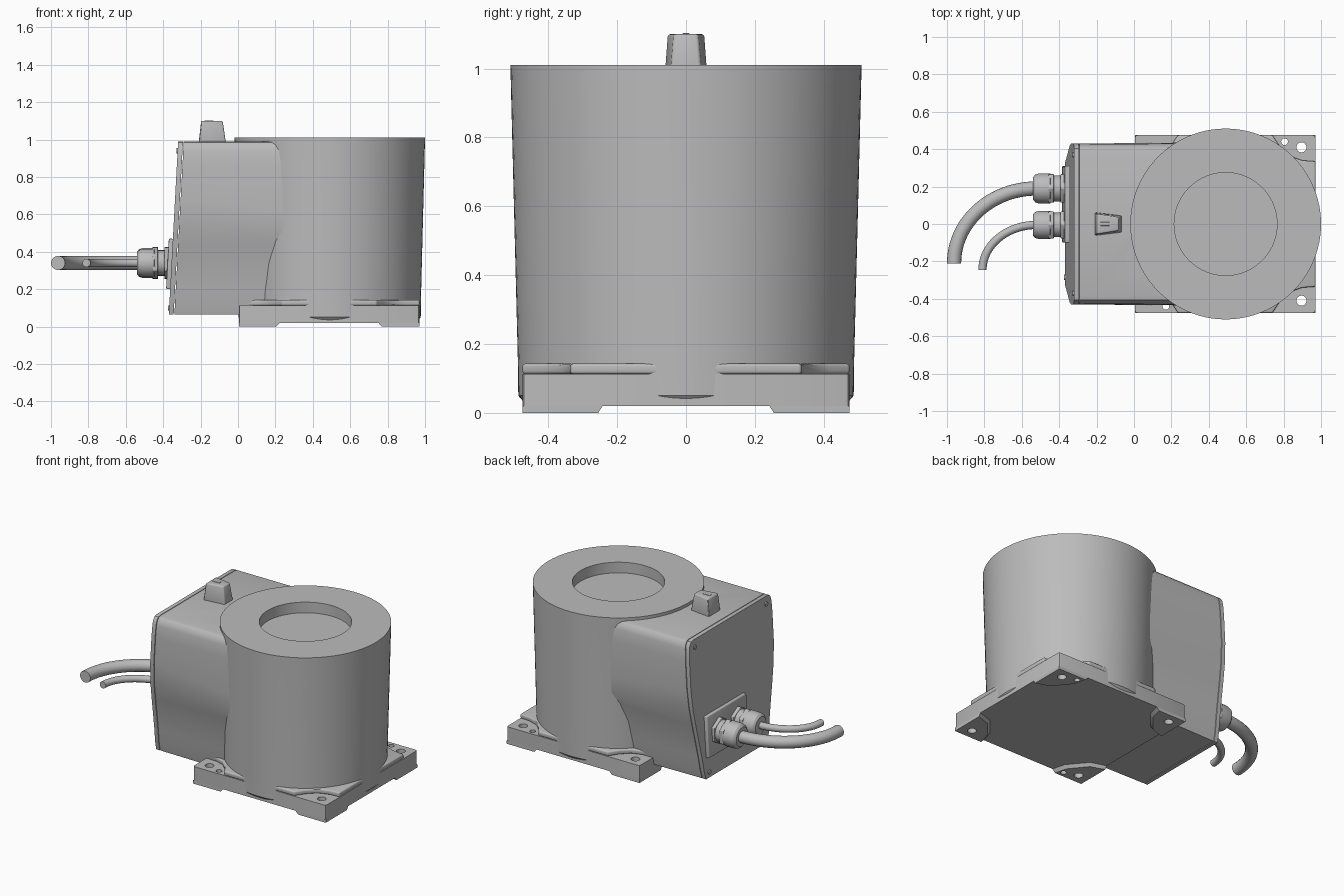
import bpy, bmesh, math
from mathutils import Matrix, Vector

old = bpy.data.objects.get("Cube")
if old:
    bpy.data.objects.remove(old, do_unlink=True)

grey = bpy.data.materials.new("painted_grey")
grey.use_nodes = True
grey.diffuse_color = (0.5, 0.5, 0.5, 1)
grey.node_tree.nodes["Principled BSDF"].inputs["Base Color"].default_value = (0.5, 0.5, 0.5, 1)


def activate(ob):
    bpy.ops.object.select_all(action='DESELECT')
    ob.select_set(True)
    bpy.context.view_layer.objects.active = ob


def finish(name, bm, bevel=0, cutters=()):
    bmesh.ops.recalc_face_normals(bm, faces=bm.faces)
    me = bpy.data.meshes.new(name)
    bm.to_mesh(me)
    bm.free()
    ob = bpy.data.objects.new(name, me)
    bpy.context.collection.objects.link(ob)
    me.materials.append(grey)
    activate(ob)
    if bevel:
        mod = ob.modifiers.new("bevel", 'BEVEL')
        mod.width, mod.segments, mod.limit_method = bevel, 3, 'ANGLE'
        bpy.ops.object.modifier_apply(modifier=mod.name)
    for cutter in cutters:
        mod = ob.modifiers.new("cut", 'BOOLEAN')
        mod.operation, mod.solver, mod.object = 'DIFFERENCE', 'EXACT', cutter
        bpy.ops.object.modifier_apply(modifier=mod.name)
    bpy.ops.object.shade_smooth_by_angle(angle=math.radians(30))
    return ob


def bridge(bm, low, high):
    """Closed solid between two matching rings of points."""
    a = [bm.verts.new(p) for p in low]
    b = [bm.verts.new(p) for p in high]
    bm.faces.new(a)
    bm.faces.new(b)
    n = len(a)
    for i in range(n):
        j = (i + 1) % n
        bm.faces.new((a[i], a[j], b[j], b[i]))


def prism(name, pts, z0, z1, **kw):
    bm = bmesh.new()
    bridge(bm, [(x, y, z0) for x, y in pts], [(x, y, z1) for x, y in pts])
    return finish(name, bm, **kw)


def lathe(name, profile, place, steps=96, **kw):
    """Spin (radius, height) points around z, then place the result."""
    bm = bmesh.new()
    vs = [bm.verts.new((r, 0, h)) for r, h in profile]
    edges = [bm.edges.new(pair) for pair in zip(vs, vs[1:])]
    bmesh.ops.spin(bm, geom=vs + edges, cent=(0, 0, 0), axis=(0, 0, 1),
                   angle=math.tau, steps=steps, use_duplicate=False)
    bmesh.ops.remove_doubles(bm, verts=bm.verts, dist=1e-5)
    bmesh.ops.transform(bm, matrix=place, verts=bm.verts)
    return finish(name, bm, **kw)


def disc(name, r, z0, z1, place, **kw):
    return lathe(name, [(0, z0), (r, z0), (r, z1), (0, z1)], place, **kw)


# Main drum with shallow bore
CX = 0.49
centre = Matrix.Translation((CX, 0, 0))
lathe("drum", [(0, .03), (.47, .03), (.487, .05), (.488, .14), (.51, 1.01),
               (.275, 1.01), (.275, .94), (0, .94)], centre)

# Base plate: every corner is described by offsets from the corner point
X0, X1, HY = 0.005, 0.97, 0.475
CORNERS = [(X0, -HY, 1, 1), (X1, -HY, -1, 1), (X1, HY, -1, -1), (X0, HY, 1, -1)]


def corner_outline(offsets):
    pts = []
    for i, (x, y, sx, sy) in enumerate(CORNERS):
        ring = [(x + sx * dx, y + sy * dy) for dx, dy in offsets]
        pts += ring if i % 2 == 0 else ring[::-1]
    return pts


cutters = []
for i, (x, y, sx, sy) in enumerate(CORNERS):
    holes = [(.075, .065, .027)] + ([(.165, .035, .018)] if i % 2 == 0 else [])
    for dx, dy, r in holes:
        at = Matrix.Translation((x + sx * dx, y + sy * dy, 0))
        cutters.append(disc("hole_cutter", r, -.1, .2, at, steps=24))

prism("base_plate", corner_outline([(0, .015), (.004, .004), (.015, 0)]), .02, .113,
      cutters=cutters)
prism("base_plate_rim", corner_outline([(0, .14), (.07, .135), (.14, .11), (.19, .06), (.23, 0)]),
      .113, .143, bevel=.008)
for x, y, sx, sy in CORNERS:
    bm = bmesh.new()
    foot = [(0, 0), (.2, 0), (.18, .08), (.09, .19), (0, .22)]
    bridge(bm, [(x + sx * a, y + sy * b, 0) for a, b in foot],
           [(x + sx * a * 1.1, y + sy * b * 1.06, .0205) for a, b in foot])
    finish("mounting_foot", bm, cutters=cutters)

# Rear housing: half widths and heights at the outer end and at the drum
SIDE = [(.32, .065, .33, .065), (.335, .12, .34, .12), (.35, .21, .35, .21),
        (.372, .32, .368, .33), (.397, .44, .40, .44), (.418, .55, .43, .51),
        (.43, .68, .435, .62), (.43, .86, .435, .86), (.426, .94, .43, .94),
        (.418, .97, .42, .97), (.405, .985, .405, .985), (.385, .99, .385, .99)]


def lean(z):
    return -.37 + .054 * (z - .065)


def end_ring(offset):
    half = [(w, z) for w, z, _, _ in SIDE]
    both = half + [(-w, z) for w, z in reversed(half)]
    return [(lean(z) + offset, y, z) for y, z in both]


inner = [(w, z) for _, _, w, z in SIDE]
inner += [(-w, z) for w, z in reversed(inner)]
bore = disc("bore_cutter", .275, .93, 1.2, centre)
bm = bmesh.new()
bridge(bm, end_ring(.03), [(.28, y, z) for y, z in inner])
finish("rear_housing", bm, cutters=[bore])
bm = bmesh.new()
bridge(bm, end_ring(0), end_ring(.026))
finish("end_cover", bm)

for cutter in cutters + [bore]:
    bpy.data.objects.remove(cutter, do_unlink=True)

# Parts facing outward along -x
outward = Matrix.Rotation(-math.pi / 2, 4, 'Y')
for y, z in [(.37, .94), (.285, .1)]:
    for side in (-1, 1):
        at = Matrix.Translation((lean(z), side * y, z)) @ outward
        disc("cover_screw", .014, -.01, .006, at, steps=16)

# Gland plate, tilted with the cover
bm = bmesh.new()
bmesh.ops.create_cube(bm, size=1, matrix=Matrix.Translation((-.362, .105, .335))
                      @ Matrix.Rotation(.054, 4, 'Y') @ Matrix.Diagonal((.03, .41, .27, 1)))
finish("gland_plate", bm, bevel=.006)

# Cable glands and curved cables
GZ = .34
for size, y, s, r, ex, ey in [("large", .19, 1, .038, -.962, -.21),
                              ("small", -.005, .94, .022, -.81, -.245)]:
    at = Matrix.Translation((-.36, y, GZ)) @ outward
    for part, rad, h0, h1 in [("lock_nut", .088, 0, .033), ("clamp_nut", .088, .068, .098)]:
        disc(size + "_gland_" + part, rad * s, h0, h1, at, steps=6, bevel=.004)
    lathe(size + "_gland_body",
          [(0, 0), (.07 * s, 0), (.07 * s, .085), (.08 * s, .088), (.08 * s, .15),
           (.074 * s, .168), (.06 * s, .18), (0, .18)], at, steps=40)

    cu = bpy.data.curves.new(size + "_cable", 'CURVE')
    cu.dimensions, cu.bevel_depth, cu.bevel_resolution = '3D', r, 6
    cu.resolution_u, cu.use_fill_caps = 24, True
    sp = cu.splines.new('BEZIER')
    sp.bezier_points.add(1)
    start, end = Vector((-.52, y, GZ)), Vector((ex, ey, GZ))
    k = .552
    bends = [Vector((k * (ex + .52), 0, 0)), Vector((0, k * (ey - y), 0))]
    for p, co, d in zip(sp.bezier_points, (start, end), bends):
        p.handle_left_type = p.handle_right_type = 'FREE'
        p.co, p.handle_left, p.handle_right = co, co - d, co + d
    ob = bpy.data.objects.new(size + "_cable", cu)
    bpy.context.collection.objects.link(ob)
    cu.materials.append(grey)
    activate(ob)
    bpy.ops.object.convert(target='MESH')
    bpy.ops.object.shade_smooth_by_angle(angle=math.radians(40))

# Tapered plug on the housing top, with a small raised key
bm = bmesh.new()
bridge(bm, [(-.21, -.062, .985), (-.065, -.045, .985), (-.065, .045, .985), (-.21, .062, .985)],
       [(-.197, -.054, 1.1), (-.082, -.035, 1.1), (-.082, .035, 1.1), (-.197, .054, 1.1)])
finish("top_plug", bm, bevel=.008)
bm = bmesh.new()
bmesh.ops.create_cube(bm, size=1, matrix=Matrix.Translation((-.155, 0, 1.099))
                      @ Matrix.Diagonal((.05, .02, .008, 1)))
finish("plug_key", bm, bevel=.002)
